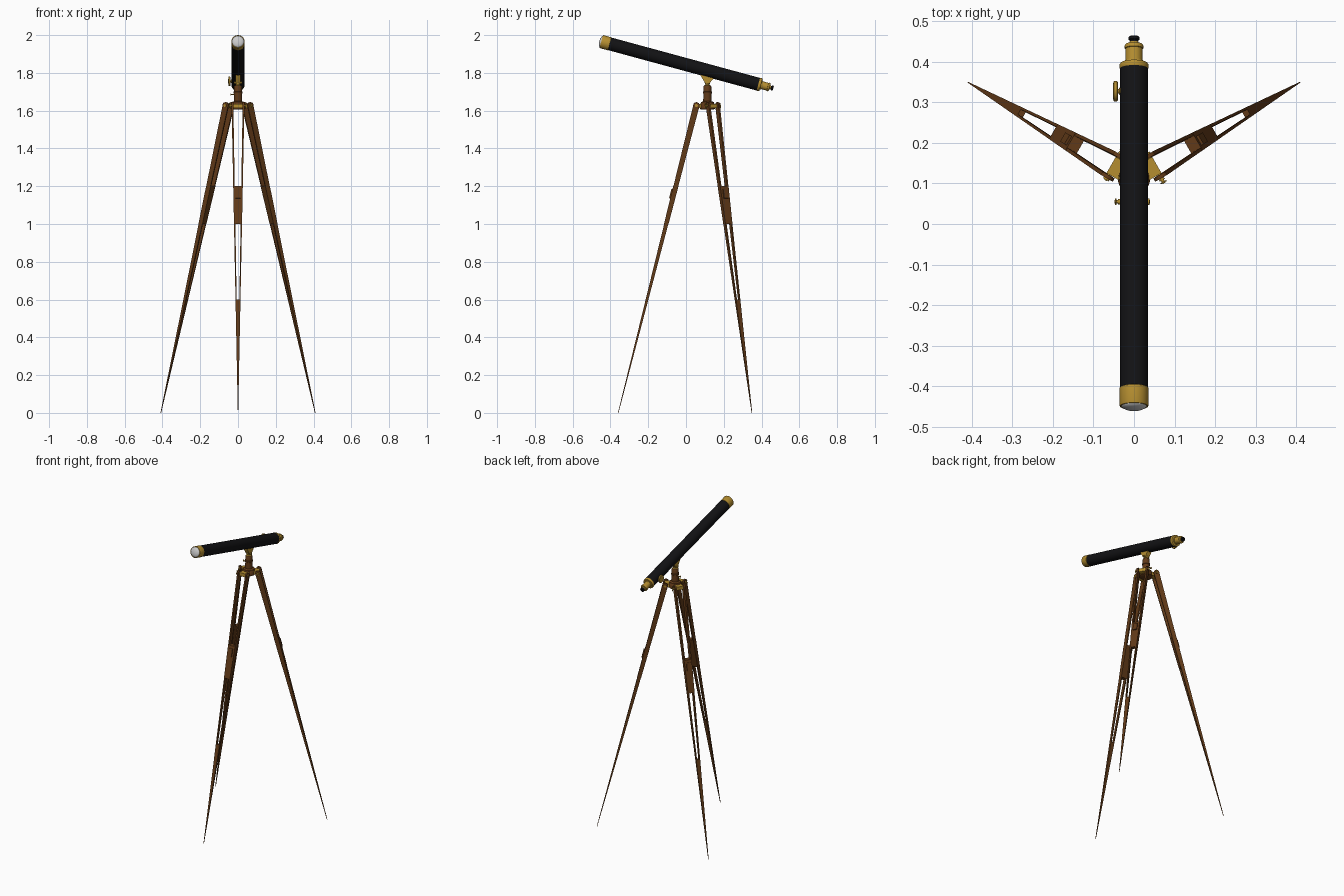
import bpy, bmesh
from math import radians, cos, sin, pi
from mathutils import Matrix, Vector

if "Cube" in bpy.data.objects:
    bpy.data.objects.remove(bpy.data.objects["Cube"])

CY = 0.113                      # tripod centre on y
HINGE_R, HINGE_Z = 0.058, 1.627  # leg hinge, radial distance and height


def material(name, rgb):
    m = bpy.data.materials.new(name)
    m.diffuse_color = (*rgb, 1)
    m.use_nodes = True
    m.node_tree.nodes["Principled BSDF"].inputs["Base Color"].default_value = m.diffuse_color
    return m


BLACK = material("black_paint", (0.006, 0.006, 0.007))
BRASS = material("brass", (0.46, 0.27, 0.03))
WOOD = material("wood", (0.12, 0.042, 0.009))
GLASS = material("lens_glass", (0.62, 0.62, 0.64))


def finish(name, bm, mat, matrix=Matrix(), smooth=True):
    bmesh.ops.recalc_face_normals(bm, faces=bm.faces)
    me = bpy.data.meshes.new(name)
    bm.to_mesh(me)
    bm.free()
    me.materials.append(mat)
    ob = bpy.data.objects.new(name, me)
    ob.matrix_world = matrix
    bpy.context.collection.objects.link(ob)
    if smooth:
        bpy.ops.object.select_all(action='DESELECT')
        ob.select_set(True)
        bpy.context.view_layer.objects.active = ob
        bpy.ops.object.shade_smooth_by_angle(angle=radians(35))
    return ob


def lathe(name, profile, mat, matrix=Matrix(), n=40):
    """Spin (radius, height) points about local z; ends are capped."""
    bm = bmesh.new()
    rings = [[bm.verts.new((r * cos(2 * pi * i / n), r * sin(2 * pi * i / n), h))
              for i in range(n)] for r, h in profile]
    for a, b in zip(rings, rings[1:]):
        for i in range(n):
            j = (i + 1) % n
            bm.faces.new((a[i], a[j], b[j], b[i]))
    bm.faces.new(rings[0])
    bm.faces.new(rings[-1])
    return finish(name, bm, mat, matrix)


def box(bm, size, loc, rot=Matrix()):
    m = Matrix.Translation(loc) @ rot @ Matrix.Diagonal((*size, 1))
    bmesh.ops.create_cube(bm, size=1, matrix=m)


def rod(bm, r, length, loc, n=16):
    """Cylinder lying along x."""
    m = Matrix.Translation(loc) @ Matrix.Rotation(pi / 2, 4, 'Y')
    bmesh.ops.create_cone(bm, cap_ends=True, segments=n, radius1=r, radius2=r,
                          depth=length, matrix=m)


# Telescope: local z runs from the front lens to the eyepiece
AXIS = Matrix.Translation((0, -0.449, 1.966)) @ Matrix.Rotation(radians(-105.2), 4, 'X')
lathe("main_tube", [(0.0345, 0.03), (0.0345, 0.868)], BLACK, AXIS)
lathe("front_cap", [(0.031, 0.004), (0.032, 0), (0.0345, 0), (0.0355, 0.002),
                    (0.0355, 0.046), (0.0345, 0.047)], BRASS, AXIS)
lathe("front_lens", [(0.032 * cos(a), 0.003 - 0.013 * sin(a))
                     for a in [radians(d) for d in (0, 15, 30, 45, 60, 75, 89)]], GLASS, AXIS)
lathe("rear_collar", [(0.0345, 0.862), (0.0355, 0.864), (0.0355, 0.872), (0.033, 0.876),
                      (0.024, 0.877), (0.023, 0.882)], BRASS, AXIS)
lathe("draw_tube", [(0.021, 0.87), (0.021, 0.913), (0.023, 0.914), (0.023, 0.921),
                    (0.021, 0.924), (0.012, 0.925), (0.011, 0.93)], BRASS, AXIS)
lathe("eyepiece", [(0.010, 0.92), (0.010, 0.934), (0.0135, 0.936), (0.0135, 0.942),
                   (0.011, 0.944), (0.007, 0.941)], BLACK, AXIS)

# Focus knob on the left side of the tube
KNOB = Matrix.Translation((0, 0.327, 1.755)) @ Matrix.Rotation(-pi / 2, 4, 'Y')
lathe("focus_knob", [(0.009, 0.028), (0.009, 0.036), (0.006, 0.037), (0.006, 0.040),
                     (0.023, 0.040), (0.025, 0.042), (0.025, 0.049), (0.023, 0.051),
                     (0.006, 0.052)], BRASS, KNOB)

# Saddle under the tube
bm = bmesh.new()
pts = [(0.076, 1.795), (0.148, 1.776), (0.144, 1.768), (0.124, 1.745), (0.102, 1.745), (0.078, 1.785)]
f = bm.faces.new([bm.verts.new((-0.014, y, z)) for y, z in pts])
g = bmesh.ops.extrude_face_region(bm, geom=[f])["geom"]
bmesh.ops.translate(bm, vec=(0.028, 0, 0), verts=[v for v in g if isinstance(v, bmesh.types.BMVert)])
finish("tube_saddle", bm, BRASS)

# Swivel joint and pillar
CENTRE = Matrix.Translation((0, CY, 0))
lathe("swivel_joint", [(0.018, 1.725), (0.018, 1.733), (0.010, 1.736), (0.013, 1.742),
                       (0.014, 1.748), (0.012, 1.755), (0.008, 1.76)], BRASS, CENTRE, 24)
bm = bmesh.new()
rod(bm, 0.006, 0.042, (0, CY, 1.748))
finish("swivel_pin", bm, BRASS)
lathe("pillar", [(0.036, 1.635), (0.034, 1.645), (0.022, 1.65), (0.021, 1.69), (0.024, 1.692),
                 (0.024, 1.70), (0.021, 1.702), (0.021, 1.727), (0.018, 1.733)], WOOD, CENTRE)
bm = bmesh.new()
rod(bm, 0.0025, 0.02, (-0.03, CY, 1.685))
rod(bm, 0.006, 0.004, (-0.038, CY, 1.685))
finish("pillar_screw", bm, BRASS)
lathe("hub", [(0.030, 1.605), (0.040, 1.61), (0.040, 1.632), (0.036, 1.638)], WOOD, CENTRE)


# Leg measures by height; legs are built toward -y and turned about the centre
def radial(z):
    return HINGE_R + (HINGE_Z - z) * (0.472 - HINGE_R) / HINGE_Z


def outer(z):
    return 0.001 + 0.033 * z / HINGE_Z


def inner(z):
    return outer(z) - (0.004 + 0.0055 * z / HINGE_Z)


def depth(z):
    return 0.003 + 0.031 * z / HINGE_Z


def bar(bm, z0, z1, xa, xb, grow=0.0):
    """Tapered bar following the leg between two heights."""
    q = []
    for z in (z0, z1):
        d = depth(z) / 2 + grow
        q.append([bm.verts.new((x, s * d - radial(z), z))
                  for x, s in ((xa(z), -1), (xb(z), -1), (xb(z), 1), (xa(z), 1))])
    for i in range(4):
        j = (i + 1) % 4
        bm.faces.new((q[0][i], q[0][j], q[1][j], q[1][i]))
    bm.faces.new(q[0])
    bm.faces.new(q[1])


def build_leg(name, turn):
    m = CENTRE @ Matrix.Rotation(turn, 4, 'Z')
    bm = bmesh.new()
    # two side rails with rounded tops
    for s in (-1, 1):
        bar(bm, 0.59, HINGE_Z, lambda z: s * inner(z), lambda z: s * outer(z))
        rod(bm, 0.017, 0.0095, (s * 0.02925, -HINGE_R, HINGE_Z + 0.001), 24)
    # solid foot, middle block and its clamp pad
    bar(bm, 0.0, 0.6, lambda z: -outer(z), outer)
    bar(bm, 1.0, 1.2, lambda z: -outer(z), outer, 0.001)
    lean = Matrix.Rotation(-math_lean, 4, 'X')
    box(bm, (0.026, 0.008, 0.05), (0, -radial(1.16) - 0.016, 1.16), lean)
    finish(name, bm, WOOD, m)

    # brass hinge block, bolt and wing nut
    bm = bmesh.new()
    box(bm, (0.046, 0.034, 0.022), (0, -HINGE_R + 0.010, HINGE_Z - 0.002))
    rod(bm, 0.004, 0.088, (-0.004, -HINGE_R, HINGE_Z))
    rod(bm, 0.008, 0.004, (0.036, -HINGE_R, HINGE_Z))
    rod(bm, 0.007, 0.005, (-0.037, -HINGE_R, HINGE_Z))
    for s in (-1, 1):
        box(bm, (0.003, 0.007, 0.012), (-0.045, -HINGE_R + s * 0.003, HINGE_Z + s * 0.007),
            Matrix.Rotation(radians(20), 4, 'X'))
    finish(name + "_hinge", bm, BRASS, m)


math_lean = Vector((HINGE_Z, 0.472 - HINGE_R)).angle(Vector((1, 0)))
for name, deg in (("front_leg", 0), ("rear_right_leg", 120), ("rear_left_leg", -120)):
    build_leg(name, radians(deg))
